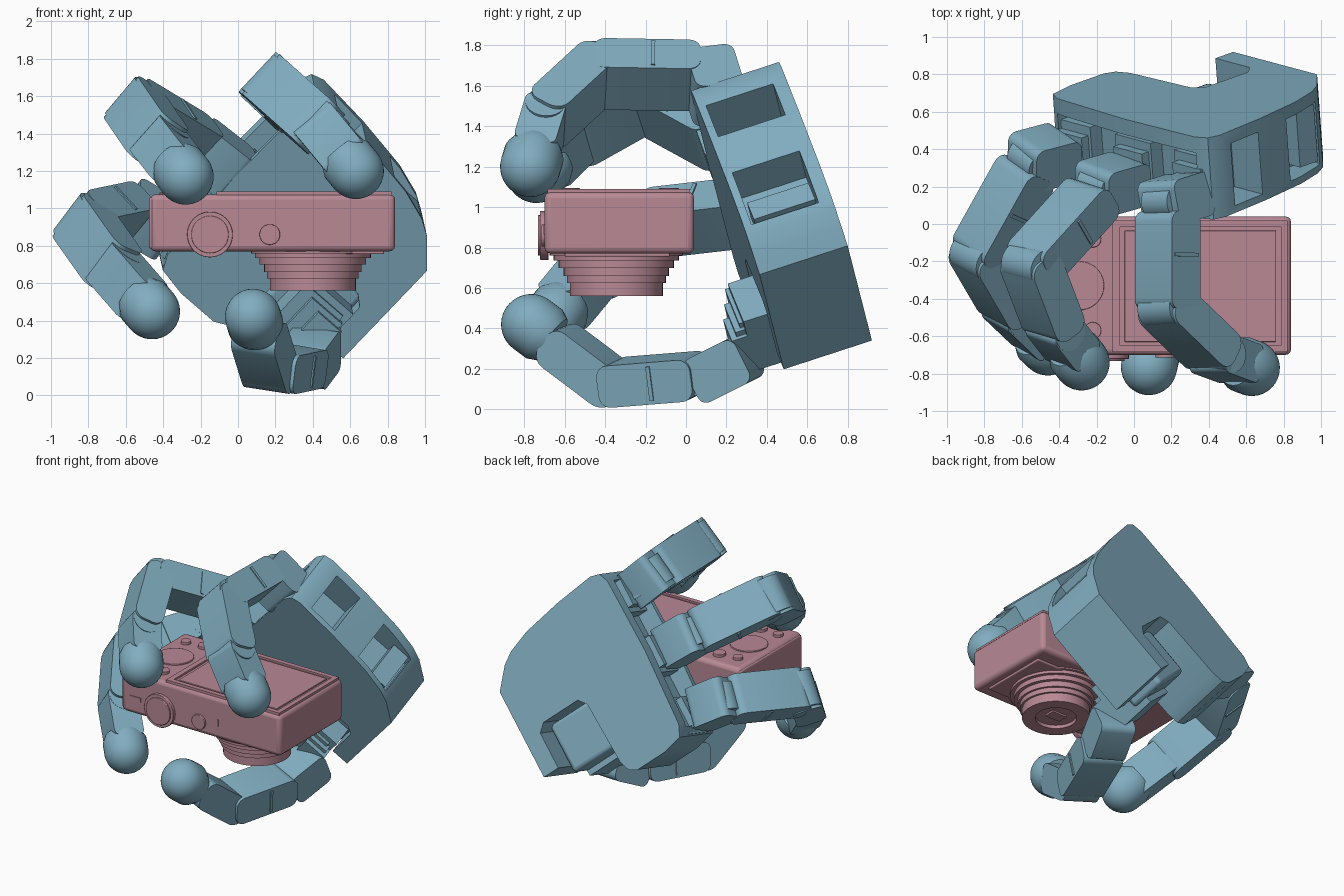
import bpy, bmesh
from math import sin, cos, pi, radians
from mathutils import Vector as V, Matrix

if "Cube" in bpy.data.objects:
    bpy.data.objects.remove(bpy.data.objects["Cube"])


def material(name, col):
    m = bpy.data.materials.new(name)
    m.diffuse_color = (*col, 1)
    m.use_nodes = True
    m.node_tree.nodes["Principled BSDF"].inputs["Base Color"].default_value = m.diffuse_color
    return m


BLUE = material("blue", (0.22, 0.42, 0.53))
PINK = material("pink", (0.48, 0.25, 0.30))


def frame(o, x, y, z):
    m = Matrix((x, y, z)).transposed().to_4x4()
    m.translation = o
    return m


def shade(ob):
    bpy.ops.object.select_all(action='DESELECT')
    ob.select_set(True)
    bpy.context.view_layer.objects.active = ob
    bpy.ops.object.shade_smooth_by_angle(angle=radians(32))


def finish(name, bm, M, mat, bev=0.0):
    bmesh.ops.recalc_face_normals(bm, faces=bm.faces)
    me = bpy.data.meshes.new(name)
    bm.to_mesh(me)
    bm.free()
    ob = bpy.data.objects.new(name, me)
    bpy.context.collection.objects.link(ob)
    ob.matrix_world = M
    me.materials.append(mat)
    shade(ob)
    if bev:
        b = ob.modifiers.new("bevel", 'BEVEL')
        b.width, b.segments, b.limit_method = bev, 3, 'ANGLE'
    return ob


def prism(name, M, pts, c0, c1, mat, bev=0.0):
    """Outline in local XY, extruded along local Z."""
    bm = bmesh.new()
    f = bm.faces.new([bm.verts.new((x, y, c0)) for x, y in pts])
    ext = bmesh.ops.extrude_face_region(bm, geom=[f])
    vs = [g for g in ext['geom'] if isinstance(g, bmesh.types.BMVert)]
    bmesh.ops.translate(bm, vec=(0, 0, c1 - c0), verts=vs)
    return finish(name, bm, M, mat, bev)


def rrect(x0, x1, y0, y1, r, n=5):
    out = []
    for k, (cx, cy) in enumerate([(x1 - r, y1 - r), (x0 + r, y1 - r), (x0 + r, y0 + r), (x1 - r, y0 + r)]):
        for i in range(n + 1):
            a = pi / 2 * (k + i / n)
            out.append((cx + r * cos(a), cy + r * sin(a)))
    return out


def box(name, M, x, y, z, mat, bev=0.0):
    return prism(name, M, [(x[0], y[0]), (x[1], y[0]), (x[1], y[1]), (x[0], y[1])], z[0], z[1], mat, bev)


def disc(name, M, c, r, z0, z1, mat, bev=0.0, n=40):
    pts = [(c[0] + r * cos(2 * pi * i / n), c[1] + r * sin(2 * pi * i / n)) for i in range(n)]
    return prism(name, M, pts, z0, z1, mat, bev)


def cut(ob, cutters):
    for c in cutters:
        m = ob.modifiers.new("cut", 'BOOLEAN')
        m.operation, m.solver, m.object = 'DIFFERENCE', 'EXACT', c
        bpy.context.view_layer.objects.active = ob
        bpy.ops.object.modifier_move_to_index(modifier=m.name, index=0)
        bpy.ops.object.modifier_apply(modifier=m.name)
        bpy.data.objects.remove(c)
    shade(ob)


# ---- palm: local axes F (towards fingers), W (across), N (out of the back)
W, N = V((.68, -.183, .71)), V((-.07, .95, .31)).normalized()
W = (W - N * W.dot(N)).normalized()
F = W.cross(N)
P = frame(V((.53, .92, .34)), F, W, N)
outline = [(0, 0), (0, .66), (.06, .725), (.13, .80), (.22, .855), (.39, .91), (.7, .96), (1.02, .99),
           (1.09, .97), (1.12, .9), (1.13, .355), (1.1, -.2), (1.06, -.28), (.9, -.31), (.66, -.31), (.6, -.28),
           (.57, -.2), (.55, .26), (.5, .32), (.19, .32), (.13, .27), (.13, 0)]
palm = prism("palm", P, outline, -.46, 0, BLUE)
pockets = [box("pocket", P, f, (.74, 1.1), (-.42, -.07), BLUE) for f in ((.18, .48), (.72, .94))]
pockets += [box("pocket", P, (.99, 1.3), (-.22, .9), (-.42, -.09), BLUE)]
cut(palm, pockets)
box("palm_side_block", P, (.2, .33), (.7, .84), (-.4, -.08), BLUE)

# stepped brackets holding each finger base inside the palm's open end
for wc in (.82, .355, -.12):
    for i in range(3):
        box("finger_bracket", P, (.95, 1.07 + .05 * i), (wc - .15 + .035 * i, wc + .13 - .02 * i),
            (-.43 + .015 * i, -.13 - .05 * i), BLUE)

# thumb mount sitting in the palm notch
box("thumb_motor", P, (.14, .54), (-.06, .31), (-.42, -.14), BLUE, .03)
box("thumb_mount", P, (.16, .46), (-.1, .24), (-.58, -.3), BLUE)
for i in range(3):
    box("thumb_mount_step", P, (.2 - .02 * i, .47 - .07 * i), (-.1, .2 - .03 * i), (-.6 - .03 * i, -.4), BLUE)


# ---- fingers
def link_frame(a, b, width):
    # local X along the link, local Y dorsal, local Z across
    x = (b - a).normalized()
    y = (width - x * width.dot(x)).normalized()
    return frame(a, x, x.cross(y), -y), (b - a).length


def link(name, a, b, width, s=-.03, e=.03, w=.29, h=.21, r=.06):
    M, L = link_frame(a, b, width)
    prism(name, M, rrect(s, L + e, -h / 2, h / 2, r), -w / 2, w / 2, BLUE)
    return M, L


def hub(name, c, M, r=.1, w=.2):
    m = M.copy()
    m.translation = c
    disc(name, m, (0, 0), r, -w / 2, w / 2, BLUE, 0, 28)


def tip(name, c, M, L, r):
    """Round pad: short cylinder ending in a dome."""
    n, prof = 32, [(L - .13, r * .84), (L - .08, r), (L, r)]
    prof += [(L + r * sin(a), r * cos(a)) for a in [pi / 2 * i / 10 for i in range(1, 10)]]
    bm = bmesh.new()
    rings = [[bm.verts.new((x, q * cos(2 * pi * i / n), q * sin(2 * pi * i / n))) for i in range(n)]
             for x, q in prof]
    for p, q in zip(rings, rings[1:]):
        for i in range(n):
            bm.faces.new((p[i], p[(i + 1) % n], q[(i + 1) % n], q[i]))
    bm.faces.new(rings[0])
    top = bm.verts.new((L + r, 0, 0))
    for i in range(n):
        bm.faces.new((rings[-1][i], rings[-1][(i + 1) % n], top))
    finish(name, bm, M, BLUE)


def finger(name, width, pts, thumb=False):
    p, width = [V(q) for q in pts], V(width)
    # base block and proximal link with a thin rib on both sides
    link(name + "_base", p[0], p[1], width, s=-.04, e=.07, w=.25 if thumb else .28, h=.24, r=.05)
    M, L = link(name + "_proximal", p[1], p[2], width, s=.05, e=.01)
    box(name + "_rib", M, (L * .5 - .01, L * .5 + .01), (-.085, .085), (-.153, .153), BLUE)
    hub(name + "_knuckle", p[1], M)
    # middle link; the thumb carries its pad directly on it
    M, L = link(name + "_middle", p[2], p[3], width, s=-.06, e=-.12 if thumb else .02, r=.07,
                w=.25 if thumb else .29)
    hub(name + "_joint", p[2], M, .105, .25)
    if not thumb:
        hub(name + "_end_joint", p[3], M, .1, .25)
        M, L = link(name + "_distal", p[3], p[4], width, s=-.06, e=-.07, w=.25, h=.21, r=.04)
    tip(name + "_tip", p[-1], M, L, .15)


finger("upper_finger", (.68, .04, .72),
       [(.293, .156, 1.536), (.18, .12, 1.65), (.18, -.45, 1.66), (.44, -.70, 1.43), (.63, -.77, 1.2)])
finger("middle_finger", (.66, -.24, .72),
       [(-.03, .24, 1.2), (-.17, .2, 1.31), (-.55, -.22, 1.54), (-.42, -.56, 1.35), (-.28, -.74, 1.17)])
finger("lower_finger", (.6, -.35, .7),
       [(-.39, .38, .89), (-.54, .34, .98), (-.83, -.18, .92), (-.66, -.47, .68), (-.46, -.66, .45)])
finger("thumb", (-.9, .3, .15),
       [(.42, .28, .25), (.36, .12, .17), (.17, -.38, .13), (.08, -.765, .42)], True)

# ---- camera
I = Matrix.Identity(4)
box("camera_body", I, (-.47, .84), (-.7, .04), (.77, 1.075), PINK, .03)
box("camera_grip", I, (-.475, -.42), (-.69, .03), (.785, 1.06), PINK, .012)
plate = box("screen_frame", I, (-.115, .82), (-.685, .02), (1.05, 1.09), PINK)
cut(plate, [box("recess", I, (-.075, .785), (-.65, -.015), (1.076, 1.2), PINK)])
box("screen", I, (-.05, .76), (-.63, -.035), (1.06, 1.086), PINK, .004)
for name, c, r, z in [("control_wheel", (-.29, -.33), .13, 1.085), ("button", (-.22, -.08), .045, 1.095),
                      ("button", (-.36, -.1), .035, 1.095), ("button", (-.22, -.57), .045, 1.095),
                      ("button", (-.37, -.56), .035, 1.095)]:
    disc(name, I, c, r, 1.05, z, PINK, .004)

# lens barrel, stepping down below the body
for i, (r, z0, z1) in enumerate([(.33, .76, .8), (.31, .735, .78), (.285, .70, .75), (.26, .66, .71),
                                 (.245, .625, .67)]):
    disc("lens_ring_%d" % i, I, (.4, -.345), r, z0, z1, PINK, 0, 56)
front = disc("lens_front", I, (.4, -.345), .23, .56, .63, PINK, 0, 56)
cut(front, [disc("hollow", I, (.4, -.345), .14, .4, .585, PINK)])
box("lens_window", I, (.34, .46), (-.385, -.305), (.572, .6), PINK)
box("bottom_plate", I, (.5, .78), (-.6, -.08), (.755, .8), PINK, .006)

# controls on the side facing the front
T = frame(V((0, -.70, 0)), V((1, 0, 0)), V((0, 0, 1)), V((0, -1, 0)))
disc("mode_dial", T, (-.15, .86), .122, -.02, .022, PINK, .004)
disc("mode_dial_cap", T, (-.15, .86), .1, 0, .032, PINK, .004)
disc("shutter_button", T, (.17, .86), .055, -.02, .015, PINK, .004)
box("power_slot", T, (-.4, -.31), (.875, .905), (-.01, .006), PINK)
box("indicator", T, (.312, .328), (.865, .915), (-.01, .006), PINK)
